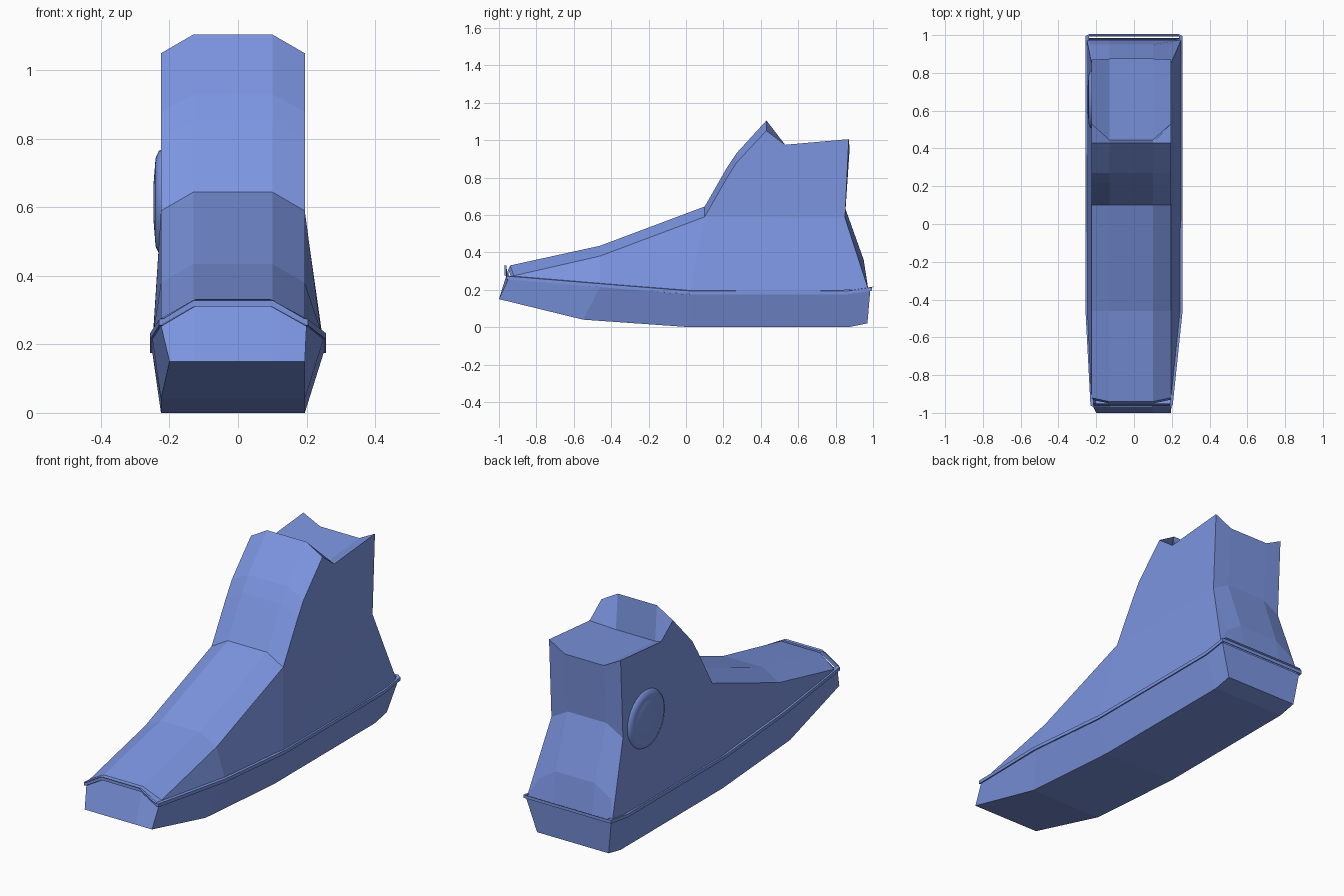
import bpy, bmesh, math

if "Cube" in bpy.data.objects:
    bpy.data.objects.remove(bpy.data.objects["Cube"])

LEFT, MID_L, MID_R, RIGHT = -0.225, -0.13, 0.10, 0.195
FLARE = 0.25


def finish(name, bm):
    bmesh.ops.remove_doubles(bm, verts=bm.verts, dist=0.0005)
    bmesh.ops.recalc_face_normals(bm, faces=bm.faces)
    me = bpy.data.meshes.new(name)
    bm.to_mesh(me)
    bm.free()
    ob = bpy.data.objects.new(name, me)
    bpy.context.collection.objects.link(ob)
    mat = bpy.data.materials.get("blue") or bpy.data.materials.new("blue")
    mat.diffuse_color = (0.20, 0.30, 0.75, 1)
    mat.use_nodes = True
    mat.node_tree.nodes["Principled BSDF"].inputs["Base Color"].default_value = mat.diffuse_color
    me.materials.append(mat)
    return ob


def add_ring(bm, pts):
    return [bm.verts.new(p) for p in pts]


def bridge(bm, a, b):
    n = len(a)
    for i in range(n):
        j = (i + 1) % n
        bm.faces.new((a[i], a[j], b[j], b[i]))


def outline(side, toe, left, right):
    """Closed loop: right side heel to toe, across the toe, left side back."""
    return ([(right, y, z) for y, z in side] + toe +
            [(left, y, z) for y, z in reversed(side)])


# sole: bottom outline bridged to the wider top outline
top = outline([(0.985, 0.195), (0.85, 0.175), (0.02, 0.175), (-0.46, 0.215)],
              [(0.2, -0.95, 0.255), (MID_R, -0.95, 0.31),
               (MID_L, -0.95, 0.31), (LEFT, -0.95, 0.255)], -FLARE, FLARE)
low = outline([(0.97, 0.02), (0.87, 0.0), (0.02, 0.0), (-0.55, 0.04)],
              [(RIGHT, -1, 0.15), (MID_R, -1, 0.15),
               (MID_L, -1, 0.15), (-0.2, -1, 0.15)], LEFT, RIGHT)
bm = bmesh.new()
b, t = add_ring(bm, low), add_ring(bm, top)
bridge(bm, b, t)
for i in range(3):
    bm.faces.new((b[i], b[i + 1], b[10 - i], b[11 - i]))
bm.faces.new(b[3:9])
finish("sole", bm)

# welt: thin band around the top of the sole
bm = bmesh.new()


def welt_ring(grow, dz):
    return add_ring(bm, [(x * (1 + grow), y + math.copysign(grow * 0.4, y), z + dz)
                         for x, y, z in top])


rings = [welt_ring(-0.02, 0.0), welt_ring(0.025, 0.0),
         welt_ring(0.025, 0.018), welt_ring(-0.05, 0.022)]
for a, c in zip(rings, rings[1:]):
    bridge(bm, a, c)
finish("welt", bm)

# upper: side edge and raised middle strip, each as (y, z)
profile = [((-0.93, 0.25), (-0.95, 0.31)), ((-0.92, 0.275), (-0.94, 0.33)),
           ((-0.46, 0.38), (-0.46, 0.435)), ((0.10, 0.59), (0.10, 0.645)),
           ((0.22, 0.80), (0.22, 0.855)), ((0.27, 0.88), (0.27, 0.93)),
           ((0.43, 1.05), (0.43, 1.105)), ((0.53, 0.975), (0.445, 0.92)),
           ((0.87, 1.005), (0.875, 0.955)), ((0.85, 0.585), (0.85, 0.64)),
           ((0.95, 0.30), (0.95, 0.36)), ((0.975, 0.20), (0.975, 0.20))]
bm = bmesh.new()
rows = []
for i, (s, m) in enumerate(profile):
    last = i == len(profile) - 1
    l, r = (-FLARE, FLARE) if last else (LEFT, RIGHT)
    rows.append(add_ring(bm, [(l, *s), (MID_L, *m), (MID_R, *m), (r, *s)]))
for a, c in zip(rows, rows[1:]):
    for k in range(3):
        bm.faces.new((a[k], a[k + 1], c[k + 1], c[k]))

# side walls: flat above the ankle line, flared out to the welt below
for k, x in ((0, -FLARE), (3, FLARE)):
    e = [row[k] for row in rows]
    ball, arch = add_ring(bm, [(x, -0.46, 0.215), (x, 0.02, 0.18)])
    for f in (e[3:10], (e[3], e[9], arch), (e[9], e[11], arch),
              (e[9], e[10], e[11]), (e[2], e[3], arch, ball),
              (e[1], e[2], ball), (e[0], e[1], ball)):
        bm.faces.new(f)
bmesh.ops.triangulate(bm, faces=[f for f in bm.faces if len(f.verts) > 4])
finish("upper", bm)

# round ankle patch on the left side
bm = bmesh.new()
N = 32
rings = [add_ring(bm, [(x, 0.66 + r * math.cos(2 * math.pi * i / N),
                        0.615 + r * math.sin(2 * math.pi * i / N)) for i in range(N)])
         for r, x in ((0.155, -0.222), (0.15, -0.231), (0.13, -0.240),
                      (0.115, -0.242), (0.108, -0.240), (0.10, -0.243), (0.05, -0.247))]
for a, c in zip(rings, rings[1:]):
    bridge(bm, a, c)
bm.faces.new(rings[-1])
bm.faces.new(rings[0])
patch = finish("ankle_patch", bm)
bpy.context.view_layer.objects.active = patch
patch.select_set(True)
bpy.ops.object.shade_smooth_by_angle(angle=math.radians(40))
